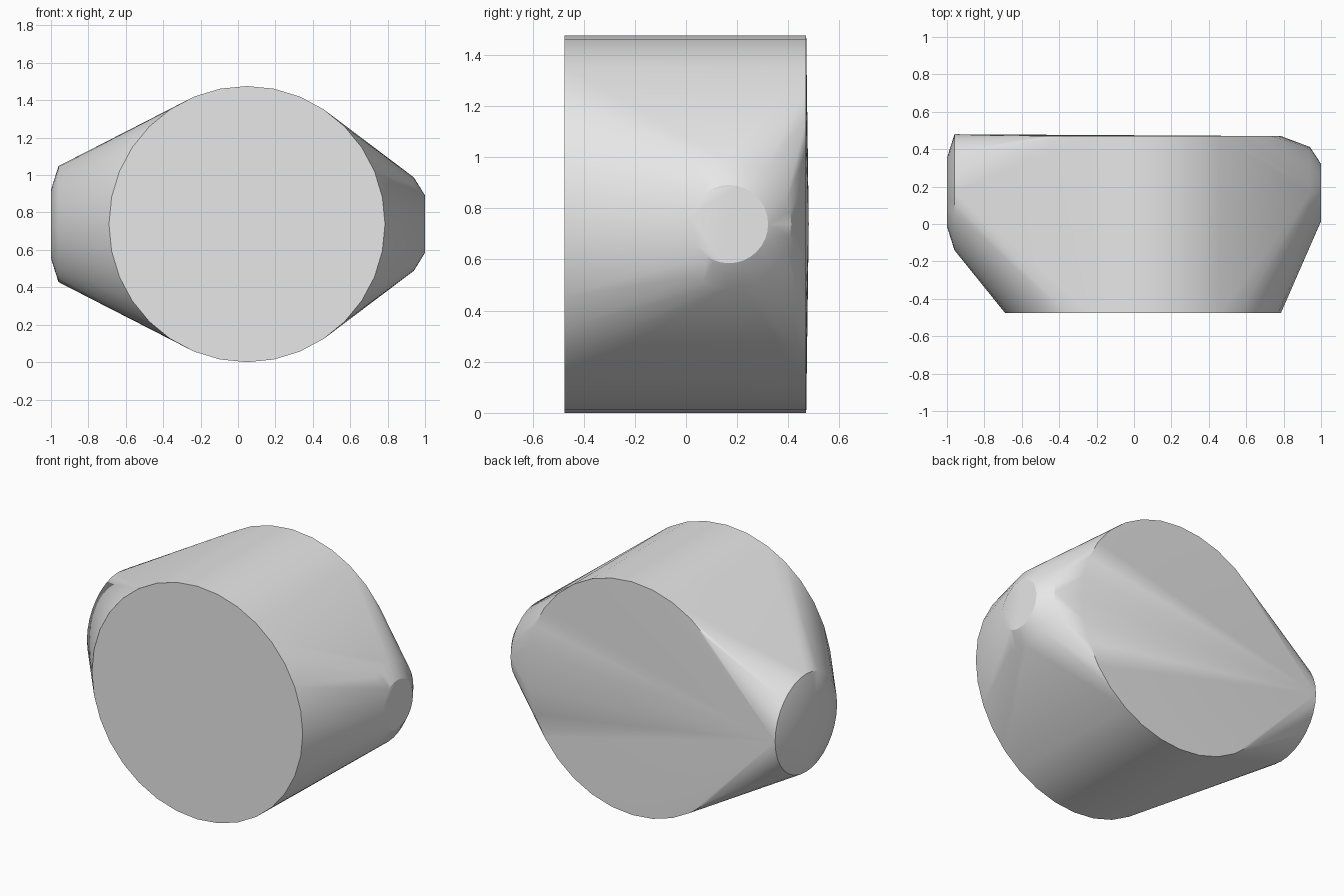
import bpy
import bmesh
from math import cos, sin, tau, radians

cube = bpy.data.objects.get("Cube")
if cube:
    bpy.data.objects.remove(cube, do_unlink=True)

MID_Z = 0.738
SEGMENTS = 32

# Plain grey surface
grey = bpy.data.materials.new("light grey")
grey.use_nodes = True
colour = (0.8, 0.8, 0.8, 1)
grey.diffuse_color = colour
grey.node_tree.nodes["Principled BSDF"].inputs["Base Color"].default_value = colour

bm = bmesh.new()


def ring(axis, position, centre, radius):
    """Add a ring of points facing along x or y, centred at mid height."""
    for i in range(SEGMENTS):
        a = tau * i / SEGMENTS
        across, z = centre + radius * cos(a), MID_Z + radius * sin(a)
        bm.verts.new((position, across, z) if axis == "x" else (across, position, z))


# Large front and back discs
ring("y", -0.475, 0.048, 0.738)
ring("y", 0.47, 0.048, 0.738)

# Chamfered end on the -x side
ring("x", -0.96, 0.17, 0.31)
ring("x", -1.0, 0.17, 0.183)

# Chamfered end on the +x side
ring("x", 0.94, 0.162, 0.25)
ring("x", 1.0, 0.168, 0.153)

# Taut skin stretched over all rings
hull = bmesh.ops.convex_hull(bm, input=bm.verts[:])
loose = {g for g in hull["geom_interior"] + hull["geom_unused"]
         if isinstance(g, bmesh.types.BMVert)}
bmesh.ops.delete(bm, geom=list(loose), context="VERTS")
bmesh.ops.dissolve_limit(bm, angle_limit=radians(0.1),
                         verts=bm.verts[:], edges=bm.edges[:])
bmesh.ops.recalc_face_normals(bm, faces=bm.faces[:])

mesh = bpy.data.meshes.new("housing_hull")
bm.to_mesh(mesh)
bm.free()
mesh.materials.append(grey)
body = bpy.data.objects.new("housing_hull", mesh)
bpy.context.collection.objects.link(body)

# Smooth sides with crisp disc edges
bpy.ops.object.select_all(action="DESELECT")
body.select_set(True)
bpy.context.view_layer.objects.active = body
bpy.ops.object.shade_smooth_by_angle(angle=radians(30))
